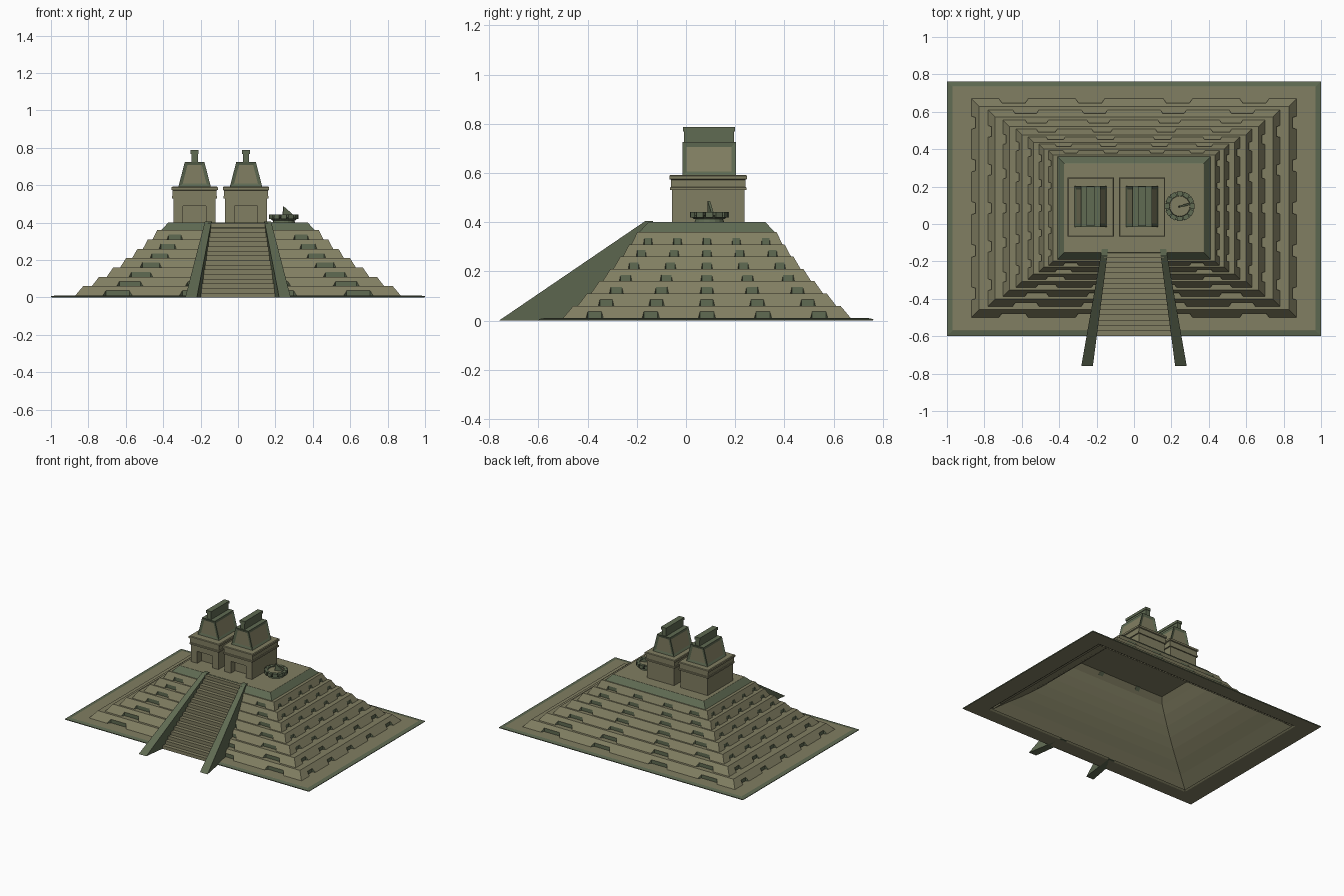
import bpy, bmesh, math
from mathutils import Matrix, Vector

if "Cube" in bpy.data.objects:
    bpy.data.objects.remove(bpy.data.objects["Cube"])

CY = 0.085                      # pyramid centre in y
TIERS, Z0, STEP = 7, 0.01, 0.05
BH = 0.026                      # height of the niches in the tiers
S = (0.41 / 0.87) ** (1 / TIERS)


def material(name, rgb):
    m = bpy.data.materials.new(name)
    m.diffuse_color = (*rgb, 1)
    m.use_nodes = True
    m.node_tree.nodes["Principled BSDF"].inputs["Base Color"].default_value = m.diffuse_color
    return m


TAN = material("tan_stone", (0.22, 0.21, 0.122))
GREEN = material("green_stone", (0.115, 0.145, 0.085))


def finish(name, bm, mat, recalc=True):
    if recalc:
        bmesh.ops.recalc_face_normals(bm, faces=bm.faces)
    me = bpy.data.meshes.new(name)
    bm.to_mesh(me)
    bm.free()
    ob = bpy.data.objects.new(name, me)
    bpy.context.collection.objects.link(ob)
    me.materials.append(mat)
    return ob


def loft(name, rings, mat, cx=0, cy=CY, bottom=False, top=False, closed=False):
    """Stack of rectangles (half x, half y, z) joined by quads."""
    bm = bmesh.new()
    rows = [[bm.verts.new((cx + sx * hx, cy + sy * hy, z))
             for sx, sy in ((-1, -1), (1, -1), (1, 1), (-1, 1))] for hx, hy, z in rings]
    for a, b in zip(rows, rows[1:] + ([rows[0]] if closed else [])):
        for i in range(4):
            j = (i + 1) % 4
            bm.faces.new((a[i], a[j], b[j], b[i]))
    if bottom:
        bm.faces.new(rows[0])
    if top:
        bm.faces.new(rows[-1])
    return finish(name, bm, mat)


def box(name, cx, cy, hx, hy, z0, z1, mat):
    return loft(name, [(hx, hy, z0), (hx, hy, z1)], mat, cx, cy, True, True)


def bridge(bm, a, b):
    """Close two matching outlines into a solid."""
    va, vb = [bm.verts.new(p) for p in a], [bm.verts.new(p) for p in b]
    bm.faces.new(va)
    bm.faces.new(vb)
    for i in range(len(va)):
        j = (i + 1) % len(va)
        bm.faces.new((va[i], va[j], vb[j], vb[i]))


# base plate, a frame open in the middle, with a sloping rim
loft("base_plate", [(0.86, 0.575, 0), (0.998, 0.678, 0), (0.97, 0.65, 0.01), (0.845, 0.56, 0.01)],
     TAN, cy=0.082, closed=True)
loft("base_rim", [(0.998, 0.678, 0), (1.0, 0.68, 0.006), (0.97, 0.652, 0.011)], GREEN, cy=0.082)

# stepped tiers with rows of green niches cut into the foot of each slope
bm = bmesh.new()
inner = []


def face(rot, pts, mat=0):
    f = bm.faces.new([bm.verts.new(rot @ Vector(p) + Vector((0, CY, 0))) for p in pts])
    f.material_index = mat


for i in range(TIERS + 1):
    hx, hy, z = 0.87 * S ** i, 0.585 * S ** i, Z0 + STEP * i
    d = 0.43 * hx * (1 - S) + 0.004
    back = d * BH / STEP
    inner.append((hx - back * 1.2, hy - back * 1.2, z if i else 0))
    if i == TIERS:
        break
    for k in range(4):
        rot = Matrix.Rotation(k * math.pi / 2, 3, 'Z')
        L, D = (hx, hy) if k % 2 == 0 else (hy, hx)
        if k % 2 == 0:
            fracs, w = (-0.74, -0.27, 0.27, 0.74), 0.09 * L
        else:
            fracs, w = (-0.78, -0.39, 0, 0.39, 0.78), 0.06 * L
        slope = [(-L, -D, z)]
        for f in fracs:
            a, b, c, e = (f * L + s * w for s in (-1, -0.8, 0.8, 1))
            y, h = back - D, z + BH
            slope += [(a, -D, z), (b, y, h), (c, y, h), (e, -D, z)]
            face(rot, [(b, y, z), (c, y, z), (c, y, h), (b, y, h)], 1)
            face(rot, [(a, -D, z), (b, y, z), (b, y, h)], 1)
            face(rot, [(c, y, z), (e, -D, z), (c, y, h)], 1)
        top = z + STEP
        face(rot, slope + [(L, -D, z), (L - d, d - D, top), (d - L, d - D, top)])
        p, q = L * S - back, D * S - back
        face(rot, [(d - L, d - D, top), (L - d, d - D, top), (p, -q, top), (-p, -q, top)])
finish("stepped_tiers", bm, TAN, False).data.materials.append(GREEN)

# hollow inner shell up to the underside of the platform
loft("inner_shell", inner + [(0.362, 0.227, 0.397)], TAN, top=True)

# top platform: green sides with tan floor
loft("platform_edge", [(0.41, 0.275, 0.36), (0.373, 0.238, 0.40)], GREEN)
loft("platform_floor", [(0.373, 0.238, 0.3995), (0.372, 0.237, 0.40)], TAN, top=True)

# staircase, narrowing upward
N = 16
profile = []
for i in range(N):
    y = -0.60 + 0.45 * i / N
    profile += [(y, 0.397 * i / N), (y, 0.397 * (i + 1) / N)]
profile.append((-0.13, 0.397))


def side_x(y, foot, head):
    return foot + (head - foot) * (y + 0.76) / 0.625


bm = bmesh.new()
rows = []
for y, z in profile:
    w = side_x(y, 0.25, 0.155)
    rows.append((bm.verts.new((-w, y, z)), bm.verts.new((w, y, z))))
for a, b in zip(rows, rows[1:]):
    bm.faces.new((a[0], a[1], b[1], b[0]))
finish("staircase", bm, TAN, False)

# sloping side walls of the stairs
outline = [(-0.76, 0), (-0.165, 0.405), (-0.135, 0.405), (-0.135, 0.399)]
outline += [(CY - hy - 0.004, z) for hx, hy, z in reversed(inner)]
for side, name in ((-1, "left_stair_wall"), (1, "right_stair_wall")):
    bm = bmesh.new()
    bridge(bm, [(side * side_x(y, 0.22, 0.138), y, z) for y, z in outline],
           [(side * side_x(y, 0.282, 0.172), y, z) for y, z in outline])
    finish(name, bm, GREEN)


# twin temples
def temple(side, cx):
    cy, hx, hy = 0.09, 0.112, 0.147
    front = cy - hy
    box(side + "_temple_body", cx, cy + 0.025, hx, hy - 0.025, 0.40, 0.54, TAN)
    door = [(-hx, 0.40), (-hx, 0.54), (hx, 0.54), (hx, 0.40),
            (0.062, 0.40), (0.062, 0.488), (-0.062, 0.488), (-0.062, 0.40)]
    bm = bmesh.new()
    bridge(bm, [(cx + x, front, z) for x, z in door], [(cx + x, front + 0.05, z) for x, z in door])
    finish(side + "_doorway", bm, TAN)
    loft(side + "_cornice", [(0.121, 0.155, 0.530), (0.121, 0.155, 0.541), (0.117, 0.151, 0.543),
                             (0.117, 0.151, 0.572), (0.124, 0.158, 0.575),
                             (0.124, 0.158, 0.588), (0.119, 0.153, 0.592)],
         TAN, cx, cy, True, True)
    # roof with sunken tan panels on its four sides
    roof = loft(side + "_roof", [(0.087, 0.109, 0.59), (0.052, 0.109, 0.725)], GREEN, cx, 0.094, False, True)
    roof.data.materials.append(TAN)
    bm = bmesh.new()
    bm.from_mesh(roof.data)
    bm.normal_update()
    sides = [f for f in bm.faces if abs(f.normal.z) < 0.6]
    bmesh.ops.inset_individual(bm, faces=sides, thickness=0.018, depth=-0.006, use_even_offset=True)
    for f in sides:
        f.material_index = 1
    bm.normal_update()
    bm.to_mesh(roof.data)
    bm.free()
    box(side + "_roof_crest", cx, 0.094, 0.017, 0.102, 0.72, 0.77, GREEN)
    box(side + "_crest_cap", cx, 0.094, 0.021, 0.106, 0.768, 0.787, GREEN)


temple("left", -0.232)
temple("right", 0.043)


# round sundial beside the temples
def drum(name, r1, r2, z0, z1, mat):
    bm = bmesh.new()
    bmesh.ops.create_cone(bm, cap_ends=True, segments=16, radius1=r1, radius2=r2, depth=z1 - z0,
                          matrix=Matrix.Translation((0.245, 0.095, (z0 + z1) / 2)))
    finish(name, bm, mat)


drum("dial_foot", 0.06, 0.055, 0.40, 0.416, GREEN)
drum("dial_bowl", 0.062, 0.078, 0.412, 0.428, GREEN)
drum("dial_face", 0.056, 0.054, 0.426, 0.436, TAN)
bm = bmesh.new()
for k in range(12):
    m = (Matrix.Translation((0.245, 0.095, 0.43)) @ Matrix.Rotation(k * math.pi / 6, 4, 'Z')
         @ Matrix.Translation((0.067, 0, 0)) @ Matrix.Diagonal((0.024, 0.031, 0.024, 1)))
    bmesh.ops.create_cube(bm, size=1, matrix=m)
finish("dial_markers", bm, GREEN)

# slanted pointer
bm = bmesh.new()
tri = ((0.0, 0.487), (0.062, 0.434), (-0.005, 0.434))
bridge(bm, [(x, -0.005, z) for x, z in tri], [(x, 0.005, z) for x, z in tri])
bmesh.ops.transform(bm, verts=bm.verts, matrix=Matrix.Translation((0.243, 0.093, 0))
                    @ Matrix.Rotation(math.radians(15), 4, 'Z'))
finish("dial_pointer", bm, GREEN)
